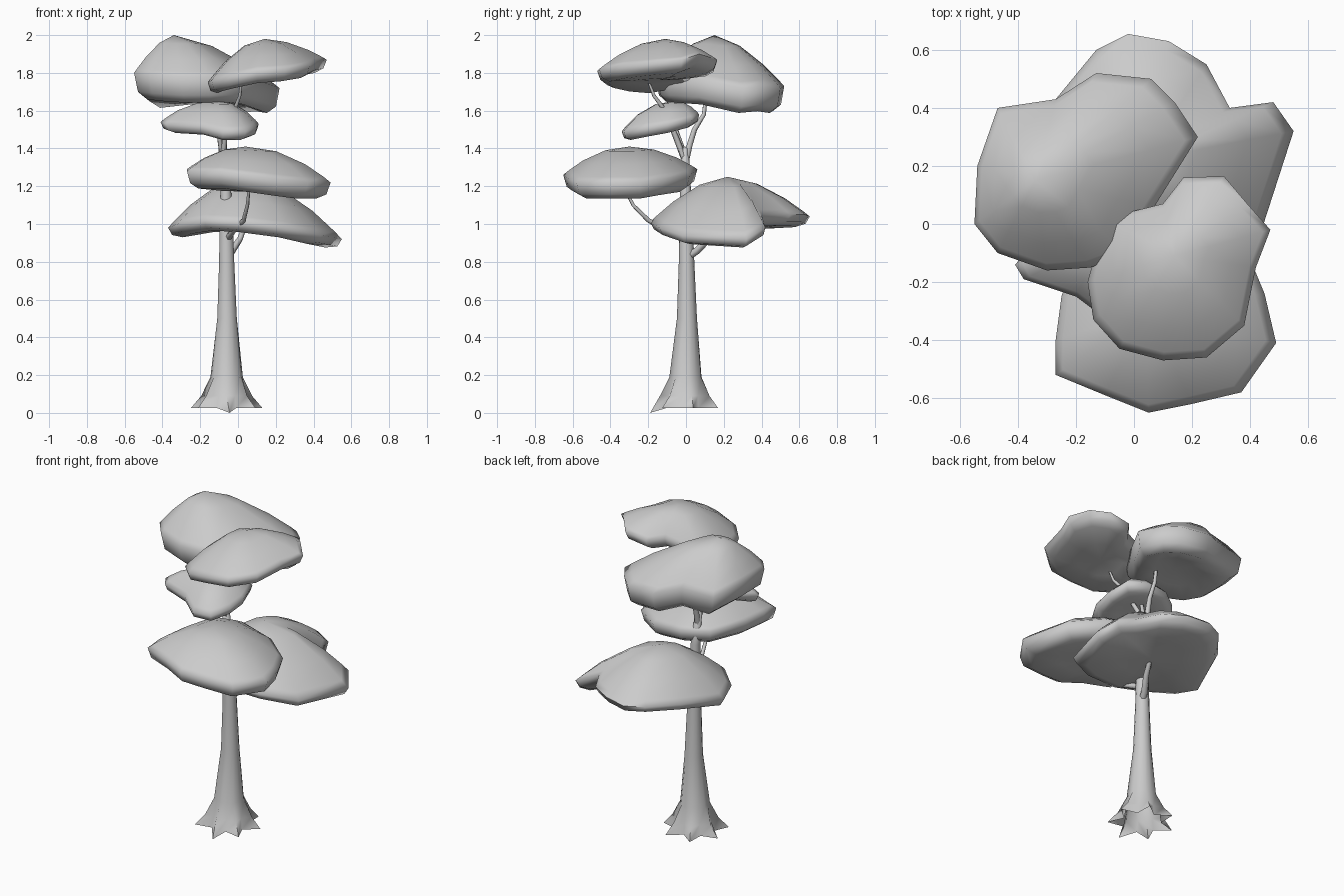
import bpy, bmesh, math
from mathutils import Vector


def finish(name, bm, angle):
    bmesh.ops.recalc_face_normals(bm, faces=bm.faces)
    me = bpy.data.meshes.new(name)
    bm.to_mesh(me)
    bm.free()
    ob = bpy.data.objects.new(name, me)
    bpy.context.collection.objects.link(ob)
    bpy.context.view_layer.objects.active = ob
    ob.select_set(True)
    bpy.ops.object.shade_smooth_by_angle(angle=math.radians(angle))
    ob.select_set(False)
    return ob


def skin(bm, rings):
    vs = [[bm.verts.new(p) for p in r] for r in rings]
    n = len(vs[0])
    for a, b in zip(vs, vs[1:]):
        for i in range(n):
            j = (i + 1) % n
            bm.faces.new((a[i], a[j], b[j], b[i]))
    return vs


def cap(bm, ring, point):
    c = bm.verts.new(point)
    for i in range(len(ring)):
        bm.faces.new((ring[i], ring[(i + 1) % len(ring)], c))


# Leaf cloud: widest outline in plan, domed up to a peak (power sets roundness), tucked under to a base
def leaf_cloud(name, outline, peak, base, thick, power):
    peak, base = Vector(peak), Vector(base)
    rim = [Vector(p) for p in outline]

    def ring(target, s, f, off=0):
        out = []
        for p in rim:
            q = target.lerp(p, s)
            src = p.z - thick * off
            q.z = src + (target.z - src) * f
            out.append(q)
        return out
    rings = [ring(base, 0.45, 0.7, 1), ring(base, 0.82, 0.1, 1), ring(base, 0.95, 0.0, 0.7), rim]
    rings += [ring(peak, s, 1 - s ** power) for s in (0.92, 0.7, 0.36)]
    bm = bmesh.new()
    vs = skin(bm, rings)
    cap(bm, vs[0], base)
    cap(bm, vs[-1], peak)
    finish(name, bm, 75)


leaf_cloud("leaves_top_back", [
    (0.22, 0.30, 1.72), (0.14, 0.42, 1.73), (0.06, 0.50, 1.72), (-0.13, 0.52, 1.73),
    (-0.27, 0.43, 1.77), (-0.47, 0.40, 1.75), (-0.54, 0.20, 1.79), (-0.55, 0.0, 1.80),
    (-0.47, -0.10, 1.79), (-0.30, -0.16, 1.78), (-0.15, -0.15, 1.78),
    (-0.02, -0.10, 1.78), (0.07, 0.06, 1.77)],
    (-0.34, 0.15, 2.0), (-0.15, 0.18, 1.66), 0.14, 1.55)
leaf_cloud("leaves_top_front", [
    (0.47, -0.02, 1.87), (0.39, 0.07, 1.90), (0.31, 0.165, 1.87), (0.17, 0.16, 1.85),
    (0.10, 0.07, 1.85), (-0.10, 0.02, 1.79), (-0.16, -0.20, 1.75), (-0.14, -0.33, 1.76),
    (-0.05, -0.43, 1.78), (0.10, -0.47, 1.81), (0.25, -0.46, 1.82),
    (0.38, -0.35, 1.84), (0.42, -0.15, 1.86)],
    (0.14, -0.11, 1.98), (0.12, -0.15, 1.76), 0.065, 1.8)
leaf_cloud("leaves_middle", [
    (0.11, -0.10, 1.53), (0.08, 0.03, 1.56), (-0.05, 0.07, 1.58), (-0.20, 0.05, 1.58),
    (-0.30, -0.02, 1.57), (-0.41, -0.14, 1.54), (-0.38, -0.19, 1.53), (-0.20, -0.25, 1.52),
    (-0.08, -0.34, 1.49), (0.04, -0.33, 1.49), (0.10, -0.22, 1.51)],
    (-0.11, -0.06, 1.65), (-0.1, -0.1, 1.50), 0.05, 2.3)
leaf_cloud("leaves_low_front", [
    (0.49, -0.41, 1.22), (0.45, -0.24, 1.22), (0.40, -0.12, 1.24), (0.22, 0.02, 1.26),
    (0.0, 0.06, 1.29), (-0.17, 0.0, 1.30), (-0.25, -0.25, 1.29), (-0.27, -0.40, 1.29),
    (-0.27, -0.52, 1.28), (-0.10, -0.59, 1.28), (0.05, -0.65, 1.26),
    (0.20, -0.62, 1.24), (0.37, -0.58, 1.22)],
    (0.04, -0.30, 1.41), (0.06, -0.28, 1.17), 0.09, 2.0)
leaf_cloud("leaves_low_back", [
    (0.55, 0.32, 0.92), (0.48, 0.42, 0.98), (0.33, 0.40, 1.05), (0.25, 0.55, 1.05),
    (0.12, 0.63, 1.05), (-0.02, 0.655, 1.04), (-0.13, 0.60, 1.04), (-0.27, 0.43, 1.03),
    (-0.37, 0.15, 0.98), (-0.32, 0.0, 1.0), (-0.18, -0.13, 1.02), (0.0, -0.19, 1.01),
    (0.25, -0.14, 0.98), (0.44, -0.02, 0.94)],
    (0.03, 0.22, 1.25), (0.06, 0.22, 0.97), 0.055, 1.7)


# Trunk: round shaft flaring into seven pointed roots
def trunk_ring(x, y, z, r, spike):
    pts = []
    for i in range(14):
        a = math.radians(-90) + math.tau * i / 14
        d = r + (spike if i % 2 == 0 else -spike * 0.5)
        pts.append((x + d * math.cos(a), y + d * math.sin(a), z))
    return pts


bm = bmesh.new()
rings = [trunk_ring(*r) for r in [
    (-0.06, -0.005, 0.025, 0.14, 0.055), (-0.06, 0, 0.09, 0.113, 0.025),
    (-0.06, 0, 0.19, 0.084, 0.004), (-0.058, 0.005, 0.5, 0.053, 0),
    (-0.06, 0.003, 0.8, 0.041, 0), (-0.062, 0, 1.0, 0.036, 0),
    (-0.065, -0.003, 1.2, 0.028, 0), (-0.085, -0.005, 1.4, 0.02, 0)]]
rings[0][0] = (-0.045, -0.19, 0.0)
vs = skin(bm, rings)
cap(bm, vs[-1], (-0.085, -0.005, 1.41))
finish("trunk", bm, 75)


# Branches: thin tapering tubes
def branch(name, pts, r0, r1):
    pts = [Vector(p) for p in pts]
    rings = []
    for i, p in enumerate(pts):
        d = pts[min(i + 1, len(pts) - 1)] - pts[max(i - 1, 0)]
        q = d.to_track_quat('Z', 'Y')
        r = r0 + (r1 - r0) * i / (len(pts) - 1)
        rings.append([p + q @ Vector((r * math.cos(math.tau * k / 6), r * math.sin(math.tau * k / 6), 0))
                      for k in range(6)])
    bm = bmesh.new()
    vs = skin(bm, rings)
    cap(bm, vs[0], pts[0])
    cap(bm, vs[-1], pts[-1])
    finish(name, bm, 70)


branch("branch_top_back", [(-0.08, -0.01, 1.3), (-0.085, 0.02, 1.42), (-0.08, 0.045, 1.5),
                           (-0.075, 0.095, 1.58), (-0.08, 0.11, 1.72)], 0.02, 0.01)
branch("branch_top_front", [(-0.08, 0, 1.32), (-0.07, -0.05, 1.45), (-0.02, -0.11, 1.60),
                            (0.01, -0.17, 1.68), (0.02, -0.2, 1.76)], 0.018, 0.006)
branch("branch_middle", [(-0.08, 0, 1.34), (-0.095, -0.03, 1.43), (-0.11, -0.07, 1.55)], 0.016, 0.01)
branch("branch_low_front", [(-0.05, -0.02, 0.93), (-0.02, -0.11, 0.97), (0.03, -0.2, 1.02),
                            (0.05, -0.28, 1.10), (0.06, -0.33, 1.2)], 0.018, 0.007)
branch("branch_low_back", [(-0.06, 0.0, 0.82), (-0.03, 0.06, 0.86), (0.01, 0.12, 0.92),
                           (0.04, 0.2, 1.0)], 0.022, 0.014)
